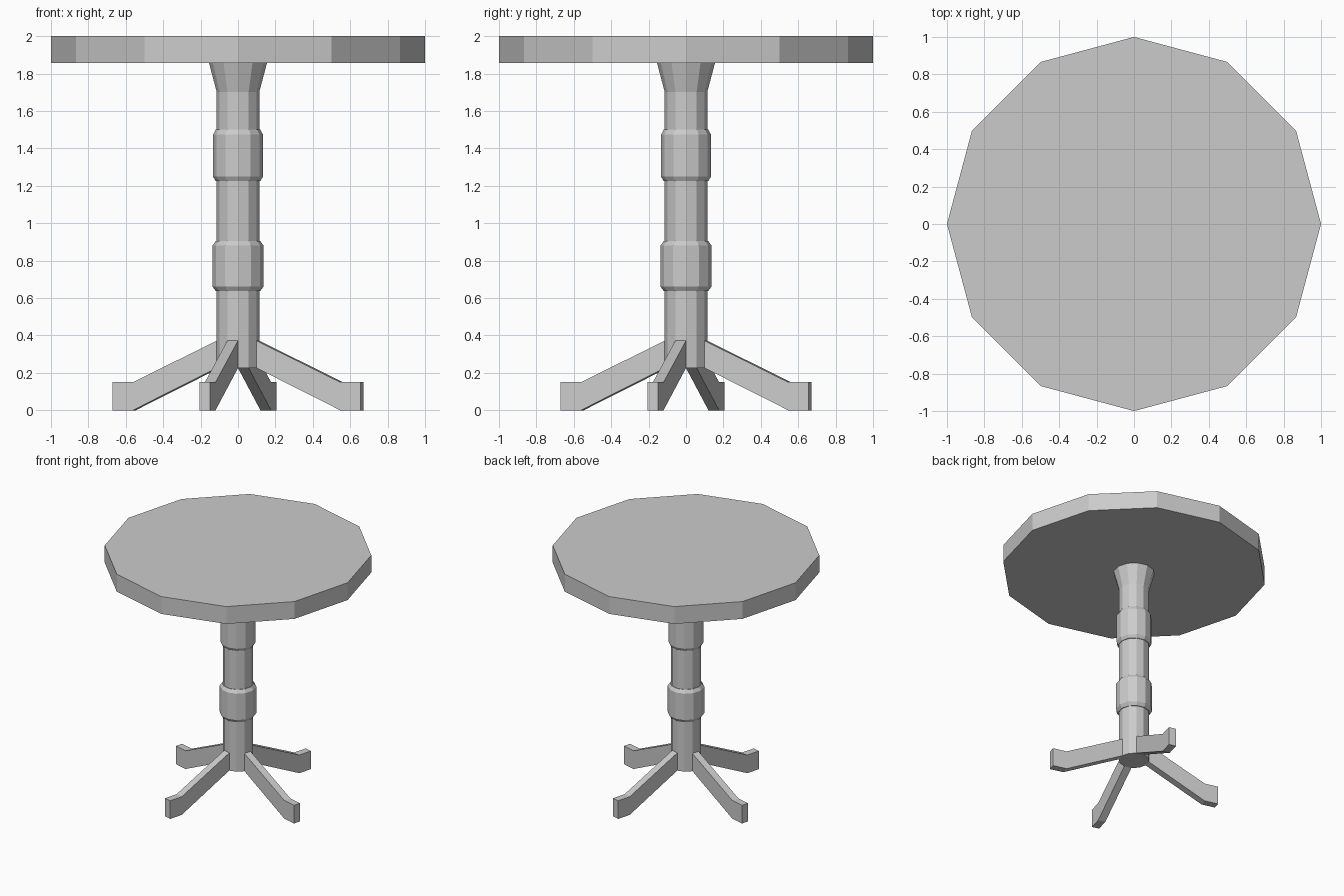
import bpy, bmesh
from math import sin, cos, pi, radians

if "Cube" in bpy.data.objects:
    bpy.data.objects.remove(bpy.data.objects["Cube"])

SIDES = 12


def finish(name, bm):
    bmesh.ops.recalc_face_normals(bm, faces=bm.faces)
    mesh = bpy.data.meshes.new(name)
    bm.to_mesh(mesh)
    bm.free()
    obj = bpy.data.objects.new(name, mesh)
    bpy.context.collection.objects.link(obj)
    return obj


def lathe(name, profile):
    """Closed solid turned around z from (radius, z) points."""
    bm = bmesh.new()
    rings = [[bm.verts.new((r * cos(2 * pi * i / SIDES), r * sin(2 * pi * i / SIDES), z))
              for i in range(SIDES)] for r, z in profile]
    for low, high in zip(rings, rings[1:]):
        for i in range(SIDES):
            j = (i + 1) % SIDES
            bm.faces.new((low[i], low[j], high[j], high[i]))
    bm.faces.new(rings[0][::-1])
    bm.faces.new(rings[-1])
    return finish(name, bm)


# Twelve-sided top
lathe("table_top", [(1.0, 1.857), (1.0, 2.0)])

# Turned column with two collars and a flared head
R = 0.114
lathe("column", [
    (R, 0.226),
    (R, 0.637), (0.119, 0.637), (0.137, 0.663), (0.137, 0.880), (0.119, 0.905), (R, 0.905),
    (R, 1.225), (0.119, 1.225), (0.133, 1.249), (0.133, 1.475), (0.119, 1.500), (R, 1.500),
    (R, 1.703), (0.155, 1.857),
])

# Four sloping legs, each as wide as one column facet
half = R * sin(pi / SIDES)
start = R * cos(pi / SIDES)
leg_profile = [(start, 0.226), (0.574, 0.0), (0.686, 0.0),
               (0.686, 0.15), (0.574, 0.15), (start, 0.372)]
for k in range(4):
    bm = bmesh.new()
    near = [bm.verts.new((r, -half, z)) for r, z in leg_profile]
    far = [bm.verts.new((r, half, z)) for r, z in leg_profile]
    n = len(near)
    # Sides split at the foot so every face is convex
    for side in (near, far):
        bm.faces.new((side[0], side[1], side[4], side[5]))
        bm.faces.new((side[1], side[2], side[3], side[4]))
    for i in range(n):
        j = (i + 1) % n
        bm.faces.new((near[i], near[j], far[j], far[i]))
    leg = finish(f"leg_{k + 1}", bm)
    leg.rotation_euler.z = radians(-15 + 90 * k)
